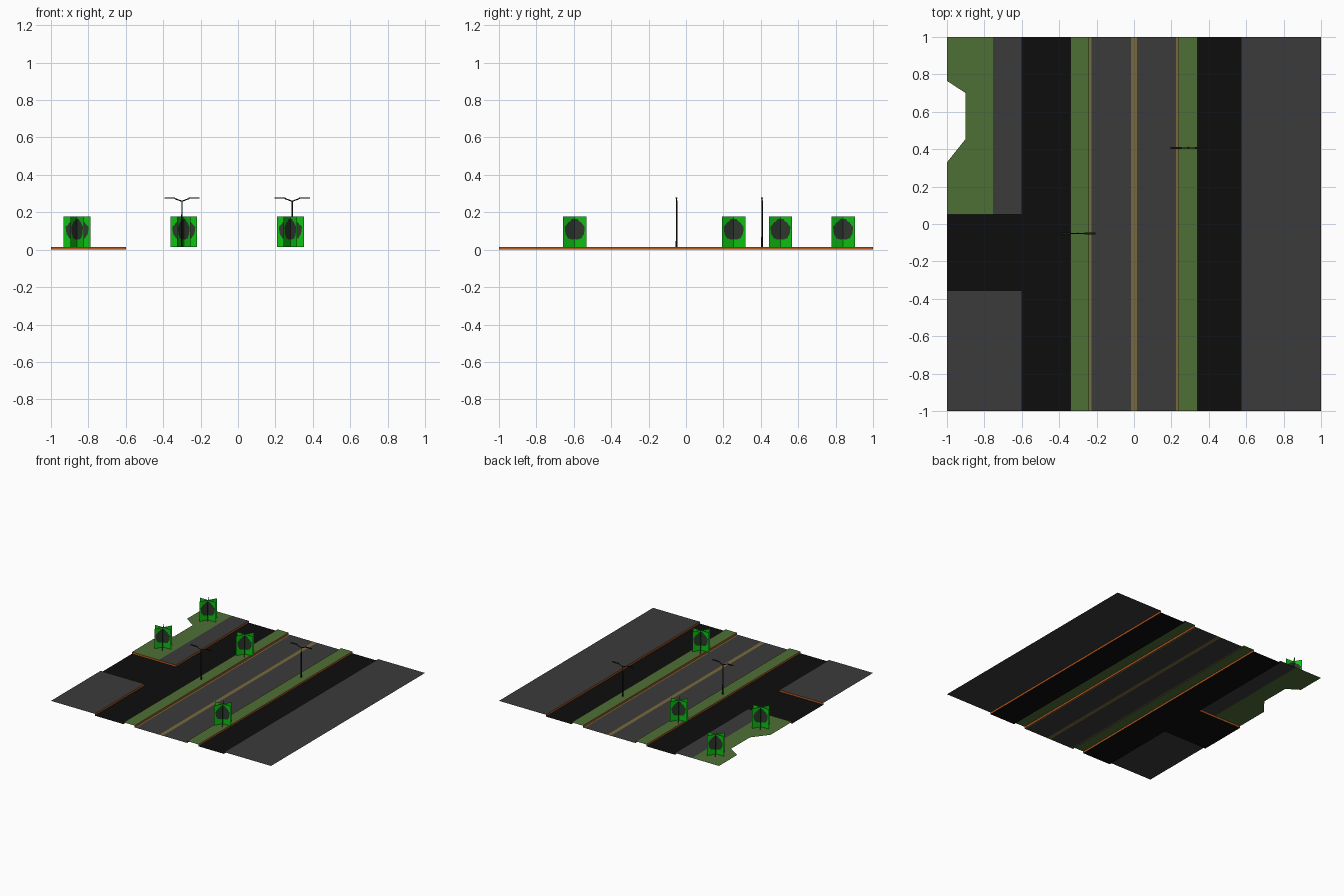
import bpy, bmesh, math
from mathutils import Vector

if "Cube" in bpy.data.objects:
    bpy.data.objects.remove(bpy.data.objects["Cube"])

KERB = 0.015


def material(name, rgb):
    m = bpy.data.materials.new(name)
    m.diffuse_color = (*rgb, 1)
    m.use_nodes = True
    m.node_tree.nodes["Principled BSDF"].inputs["Base Color"].default_value = m.diffuse_color
    return m


asphalt = material("black asphalt", (0.004, 0.004, 0.004))
paving = material("grey paving", (0.043, 0.043, 0.043))
grass = material("grass green", (0.076, 0.156, 0.036))
paint = material("tan road paint", (0.19, 0.14, 0.045))
kerb = material("orange kerb", (0.50, 0.10, 0.012))
card = material("bright green", (0.004, 0.55, 0.006))
leaves = material("dark foliage", (0.028, 0.04, 0.028))
metal = material("dark metal", (0.008, 0.011, 0.008))


def finish(bm, name, mats):
    me = bpy.data.meshes.new(name)
    bm.to_mesh(me)
    bm.free()
    for m in mats:
        me.materials.append(m)
    ob = bpy.data.objects.new(name, me)
    bpy.context.collection.objects.link(ob)
    return ob


def sheet(name, pts, z, mat):
    bm = bmesh.new()
    bm.faces.new([bm.verts.new((x, y, z)) for x, y in pts])
    return finish(bm, name, [mat])


def rect(name, x0, x1, y0, y1, z, mat):
    return sheet(name, [(x0, y0), (x1, y0), (x1, y1), (x0, y1)], z, mat)


def riser(name, path):
    """Vertical kerb face along a path, facing right of travel."""
    bm = bmesh.new()
    cols = [[bm.verts.new((x, y, z)) for z in (0, KERB)] for x, y in path]
    for a, b in zip(cols, cols[1:]):
        bm.faces.new((a[0], b[0], b[1], a[1]))
    return finish(bm, name, [kerb])


# Central carriageway with three painted lines
edges = [-0.24, -0.226, -0.016, 0.016, 0.224, 0.237]
for i, (a, b) in enumerate(zip(edges, edges[1:])):
    if i % 2:
        rect("carriageway", a, b, -1, 1, 0, paving)
    else:
        rect("road_line", a, b, -1, 1, 0, paint)

# Side roads and the side street
rect("right_side_road", 0.34, 0.573, -1, 1, 0, asphalt)
rect("left_side_road", -0.6, -0.34, -1, 1, 0, asphalt)
rect("side_street", -1, -0.6, -0.355, 0.05, 0, asphalt)

# Raised verges and pavements
rect("left_verge", -0.34, -0.24, -1, 1, KERB, grass)
rect("right_verge", 0.237, 0.34, -1, 1, KERB, grass)
rect("right_pavement", 0.573, 1, -1, 1, KERB, paving)
rect("left_front_pavement", -1, -0.6, -1, -0.355, KERB, paving)
rect("left_back_pavement", -0.755, -0.6, 0.05, 1, KERB, paving)
sheet("corner_lawn", [(-1, 0.05), (-0.755, 0.05), (-0.755, 1), (-1, 1),
                      (-1, 0.765), (-0.9, 0.7), (-0.9, 0.455), (-1, 0.33)], KERB, grass)

# Kerb faces
for x in (-0.24, 0.34):
    riser("verge_kerb", [(x, -1), (x, 1)])
for x in (-0.34, 0.237, 0.573):
    riser("verge_kerb", [(x, 1), (x, -1)])
riser("front_corner_kerb", [(-0.6, -1), (-0.6, -0.355), (-1, -0.355)])
riser("back_corner_kerb", [(-1, 0.05), (-0.6, 0.05), (-0.6, 1)])


# Trees: three crossed cards, each with a foliage shape cut into it
def tree(cx, cy):
    bm = bmesh.new()
    w, z0, z1 = 0.072, KERB, 0.178
    corners = [(-w, z0), (w, z0), (w, z1), (-w, z1)]
    n = 6
    outline = []
    for k in range(4):
        a, b = Vector(corners[k]), Vector(corners[(k + 1) % 4])
        outline += [a.lerp(b, j / n) for j in range(n)]
    mid = Vector((0, 0.098))
    for k in range(3):
        c, s = math.cos(k * math.pi / 3), math.sin(k * math.pi / 3)

        def vert(p):
            return bm.verts.new((cx + p.x * c, cy + p.x * s, p.y))
        outer, inner = [], []
        for i, p in enumerate(outline):
            t = math.atan2(p.y - mid.y, p.x - mid.x)
            r = 1 + 0.05 * math.sin(5 * t) + 0.03 * (-1) ** i
            up = 0.066 if math.sin(t) > 0 else 0.045
            q = mid + Vector((0.061 * math.cos(t), up * math.sin(t))) * r
            outer.append(vert(p))
            inner.append(vert(q))
        for i in range(len(outer)):
            j = (i + 1) % len(outer)
            bm.faces.new((outer[i], outer[j], inner[j], inner[i]))
        bm.faces.new(inner).material_index = 1
    finish(bm, "tree", [card, leaves])


for x, y in ((-0.86, 0.84), (-0.86, 0.255), (-0.29, 0.505), (0.28, -0.595)):
    tree(x, y)


# Street lamps: tapered pole, two sloping arms and flat lamp heads
def lamp(cx, cy):
    bm = bmesh.new()

    def bar(p, q, r0, r1):
        p, q = Vector(p), Vector(q)
        d = q - p
        new = bmesh.ops.create_cone(bm, cap_ends=True, segments=6, radius1=r0,
                                    radius2=r1, depth=d.length)["verts"]
        rot = d.to_track_quat('Z', 'Y')
        for v in new:
            v.co = rot @ v.co + (p + q) / 2
    bar((0, 0, KERB), (0, 0, 0.262), 0.005, 0.0035)
    for s in (-1, 1):
        bar((0, 0, 0.259), (s * 0.04, 0, 0.274), 0.003, 0.003)
        head = bmesh.ops.create_cube(bm, size=1)["verts"]
        for v in head:
            v.co = Vector((s * 0.065 + v.co.x * 0.058, v.co.y * 0.01, 0.2755 + v.co.z * 0.005))
    ob = finish(bm, "street_lamp", [metal])
    ob.location = (cx, cy, 0)


lamp(-0.3, -0.05)
lamp(0.29, 0.407)
